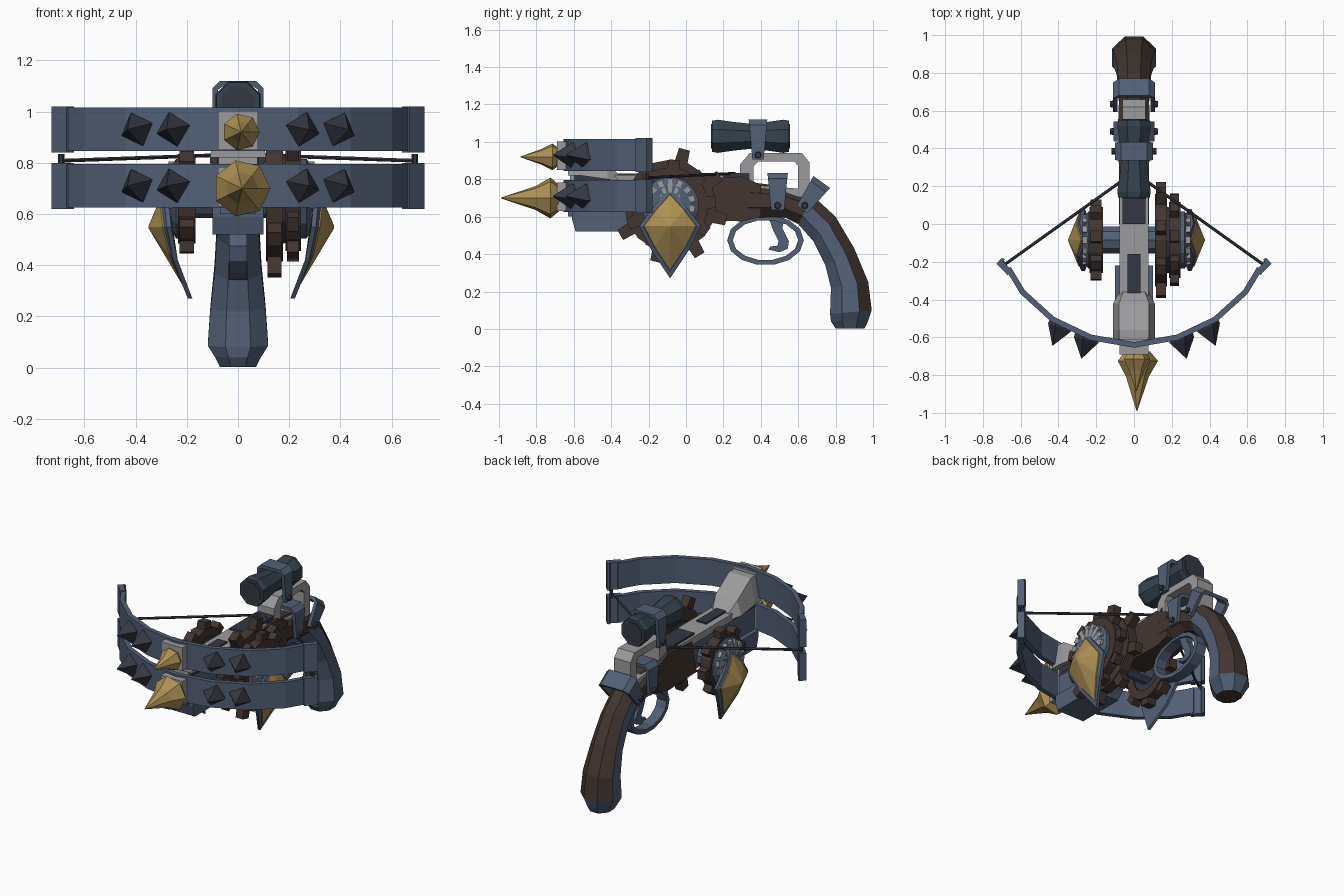
import bpy, bmesh
from math import sin, cos, pi, radians
from mathutils import Vector, Matrix

if "Cube" in bpy.data.objects:
    bpy.data.objects.remove(bpy.data.objects["Cube"])

def material(name, r, g, b):
    m = bpy.data.materials.new(name)
    m.diffuse_color = (r, g, b, 1)
    m.use_nodes = True
    m.node_tree.nodes["Principled BSDF"].inputs["Base Color"].default_value = m.diffuse_color
    return m

BLUE = material("blue_steel", .085, .115, .18)
DARK = material("dark_steel", .035, .038, .055)
TEAL = material("scope_steel", .035, .055, .075)
WOOD = material("brown_wood", .055, .036, .03)
GOLD = material("brass", .42, .28, .09)
GREY = material("light_steel", .33, .33, .34)

def finish(name, bm, *mats):
    bmesh.ops.recalc_face_normals(bm, faces=bm.faces)
    me = bpy.data.meshes.new(name)
    bm.to_mesh(me)
    bm.free()
    for m in mats:
        me.materials.append(m)
    ob = bpy.data.objects.new(name, me)
    bpy.context.collection.objects.link(ob)
    return ob

def loft(name, rings, mats, loop=False, pick=None):
    """Skin a list of equal-length rings; loop joins last to first."""
    bm = bmesh.new()
    vs = [[bm.verts.new(p) for p in r] for r in rings]
    n = len(vs[0])
    for i in range(len(vs) if loop else len(vs) - 1):
        a, b = vs[i], vs[(i + 1) % len(vs)]
        for k in range(n):
            f = bm.faces.new((a[k], a[(k + 1) % n], b[(k + 1) % n], b[k]))
            f.material_index = pick(i, k) if pick else 0
    if not loop:
        bm.faces.new(vs[0])
        bm.faces.new(vs[-1])
    return finish(name, bm, *(mats if isinstance(mats, list) else [mats]))

def prism(name, yz, x0, x1, mat):
    return loft(name, [[(x, y, z) for y, z in yz] for x in (x0, x1)], mat)

def box(name, x, y0, y1, z0, z1, mat):
    return prism(name, [(y0, z0), (y1, z0), (y1, z1), (y0, z1)], -x, x, mat)

def turned(name, prof, n, mat, origin, axis, spin=0):
    """Rings of (distance, radius) along an axis."""
    q = Vector((0, 0, 1)).rotation_difference(Vector(axis).normalized())
    M = Matrix.Translation(origin) @ q.to_matrix().to_4x4()
    return loft(name, [[M @ Vector((r * cos(2 * pi * k / n + spin), r * sin(2 * pi * k / n + spin), d))
                        for k in range(n)] for d, r in prof], mat)

def ring_band(name, outer, inner, x0, x1, mat):
    """Closed frame between two yz outlines."""
    return loft(name, [[(x0, *o), (x1, *o), (x1, *i), (x0, *i)] for o, i in zip(outer, inner)], mat, True)

# Pair of bow limbs with curled tips, studs and string
half = [(0, -.64), (.23, -.60), (.43, -.505), (.59, -.36), (.665, -.235)]
path = [(-x, y) for x, y in half[:0:-1]] + half
for label, z0, z1 in (("lower", .625, .795), ("upper", .845, 1.015)):
    rings = []
    for i, (x, y) in enumerate(path):
        a, b = path[max(i - 1, 0)], path[min(i + 1, len(path) - 1)]
        t = Vector((b[0] - a[0], b[1] - a[1])).normalized()
        nx, ny = t.y * .015, -t.x * .015
        rings.append([(x + nx, y + ny, z0), (x - nx, y - ny, z0), (x - nx, y - ny, z1), (x + nx, y + ny, z1)])
    loft(label + "_bow", rings, BLUE)
    zc = (z0 + z1) / 2
    for s in (-1, 1):
        tip = [(.64, -.25), (.69, -.20), (.685, -.185), (.70, -.18), (.728, -.21), (.67, -.27)]
        loft(label + "_bow_tip", [[(s * x, y, z) for x, y in tip] for z in (z0 - .005, z1 + .005)], BLUE)
        for (x, y), d in (((.25, -.60), (.25, -1, 0)), ((.39, -.535), (.38, -1, 0))):
            turned(label + "_stud", [(-.01, .068), (.015, .068), (.115, .002)], 4, DARK,
                   (s * x, y, zc), (s * d[0], d[1], 0), 0)
    box(label + "_bow_plate", .078, -.69, -.61, z0 + .005, z1 - .012, GREY)

for s in (-1, 1):
    a, b = Vector((s * .685, -.215, .808)), Vector((s * .02, .26, .832))
    turned("bowstring", [(0, .008), ((b - a).length, .008)], 6, DARK, a, b - a)
    turned("string_pin", [(0, .012), (.05, .012)], 6, DARK, (s * .69, -.21, .785), (0, 0, 1))

# Brass spear heads
turned("lower_spearhead", [(0, .07), (.05, .112), (.13, .065), (.315, .002)], 7, GOLD, (.015, -.675, .70), (0, -1, 0))
turned("upper_spearhead", [(0, .045), (.04, .073), (.10, .042), (.21, .002)], 7, GOLD, (.012, -.675, .92), (0, -1, 0))

# Stock, rail, receiver and front blocks
box("stock", .07, -.63, .30, .60, .79, BLUE)
box("top_rail", .076, -.62, .20, .775, .822, GREY)
box("rail_slot", .034, -.40, -.16, .80, .832, DARK)
box("rear_rail", .06, .0, .34, .79, .835, DARK)
prism("receiver", [(.0, .585), (.30, .575), (.40, .60), (.40, .77), (.30, .815), (.05, .80)], -.08, .08, WOOD)
prism("front_underplate", [(-.61, .59), (-.59, .52), (-.27, .52), (-.22, .57), (-.22, .63), (-.61, .63)], -.10, .10, BLUE)
loft("upper_bow_block", [[(-w, y, z0), (w, y, z0), (w * .72, y, z1), (-w * .72, y, z1)]
     for y, w, z0, z1 in ((-.63, .11, .82, .985), (-.56, .11, .82, .985), (-.42, .11, .80, .89), (-.36, .08, .79, .825))], GREY)
box("bow_spacer", .08, -.60, -.40, .78, .84, DARK)

# Gears on a cross axle
CY, CZ = -.085, .66
def gear(name, r, x0, x1, teeth, rt, spin):
    n = teeth * 2
    pt = lambda q, k: (CY + q * sin(2 * pi * k / n), CZ + q * cos(2 * pi * k / n))
    ring_band(name, [pt(r, k) for k in range(n)], [pt(r * .68, k) for k in range(n)], x0, x1, WOOD)
    for k in range(teeth):
        a = 2 * pi * k / teeth + spin
        u, v = Vector((sin(a), cos(a))), Vector((cos(a), -sin(a)))
        c = Vector((CY, CZ))
        prism(name + "_tooth", [c + u * p + v * q for p, q in ((r - .03, -.036), (rt, -.03), (rt, .03), (r - .03, .036))],
              x0 + .006, x1 - .006, WOOD)

gear("large_gear", .245, .11, .175, 8, .31, .25)
gear("small_gear_right", .205, .185, .245, 9, .245, .1)
gear("small_gear_left", .175, -.235, -.165, 8, .212, .1)
turned("axle", [(-.25, .075), (.25, .075)], 10, BLUE, (0, CY, CZ), (1, 0, 0))
turned("right_gear_web", [(.12, .19), (.235, .16)], 12, DARK, (0, CY, CZ), (1, 0, 0))
turned("left_gear_web", [(.175, .13), (.225, .13)], 12, DARK, (0, CY, CZ), (-1, 0, 0))

for s in (-1, 1):
    ox = .013
    turned("wheel_cap", [(.225, .155), (.255, .155), (.285, .11)], 14, BLUE, (ox, CY, CZ), (s, 0, 0))
    for k in range(14):
        a = 2 * pi * k / 14
        u, v = Vector((sin(a), cos(a))), Vector((cos(a), -sin(a)))
        c = Vector((CY, CZ + .01))
        prism("wheel_fin", [c + u * p + v * q for p, q in ((.06, -.008), (.135, -.018), (.135, .018), (.06, .008))],
              ox + s * .25, ox + s * .285, GREY)
    # Kite-shaped shield: steel border around a brass pyramid
    kite = [(0, .75, .27), (.09, .65, .295), (.165, .55, .285), (.10, .42, .26),
            (0, .27, .203), (-.10, .42, .26), (-.165, .55, .285), (-.09, .65, .295)]
    def outline(f, dx):
        return [(ox + s * (x + dx), CY + y * f, .55 + (z - .55) * f) for y, z, x in kite]
    loft("shield_plate", [outline(1, -.012), outline(1, .006), outline(.86, .016)], BLUE)
    peak = [(ox + s * .362, CY + y * .02, .55 + (z - .55) * .02) for y, z, x in kite]
    loft("shield_boss", [outline(.88, .008), outline(.84, .022), peak], GOLD)

# Trigger guard and trigger
N = 14
oval = lambda a, b: [(.425 + a * cos(2 * pi * k / N), .475 + b * sin(2 * pi * k / N)) for k in range(N)]
ring_band("trigger_guard", oval(.205, .135), oval(.175, .108), -.035, .035, BLUE)
prism("trigger", [(.44, .60), (.53, .60), (.515, .54), (.55, .47), (.545, .43), (.50, .41),
                  (.44, .425), (.45, .44), (.49, .445), (.495, .47), (.465, .53)], -.022, .022, BLUE)

# Curved grip: octagonal loft, wood spine with steel sides and butt cap
grip = [((.30, .79), (.28, .59), .08), ((.50, .765), (.52, .60), .085), ((.68, .71), (.60, .56), .08),
        ((.80, .60), (.68, .47), .083), ((.90, .43), (.745, .34), .092), ((.975, .25), (.775, .22), .108),
        ((.993, .10), (.77, .08), .118), ((.975, .045), (.775, .04), .09), ((.955, .003), (.80, .003), .07)]
rings = []
for b, f, w in grip:
    b, f = Vector((0, *b)), Vector((0, *f))
    c, d = (b + f) / 2, (b - f) / 2
    rings.append([c + d * cos(radians(22.5 + 45 * k)) * 1.08 + Vector((w * 1.08 * sin(radians(22.5 + 45 * k)), 0, 0))
                  for k in range(8)])
loft("grip", rings, [WOOD, BLUE], pick=lambda i, k: int(i >= 6 or (i >= 2 and k not in (7, 0, 6))))
ring_band("sight_frame", [(.29, .74), (.29, .88), (.34, .94), (.62, .94), (.66, .89), (.66, .70)],
          [(.36, .77), (.36, .87), (.385, .895), (.58, .895), (.60, .87), (.60, .75)], -.06, .06, GREY)

# Scope
turned("scope", [(0, .09), (.03, .096), (.12, .082), (.21, .072), (.29, .082), (.38, .096), (.41, .09)], 8, TEAL,
       (0, .14, 1.03), (0, 1, 0), pi / 8)
for y in (.135, .545):
    turned("scope_lens", [(0, .07), (.01, .07)], 8, DARK, (0, y, 1.03), (0, 1, 0), pi / 8)

# Bolted saddle clamps
def clamp(name, y, z, h, wide, narrow, tilt, hw):
    M = Matrix.Translation((0, y, z)) @ Matrix.Rotation(radians(-tilt), 4, 'X')
    t = .022
    prof = [(-hw, -.025), (-hw, h - .03), (-hw + .03, h), (hw - .03, h), (hw, h - .03), (hw, -.025),
            (hw - t, -.025), (hw - t, h - .035), (hw - .04, h - t), (t + .018 - hw, h - t), (t - hw, h - .035), (t - hw, -.025)]
    wd = lambda q: narrow + (wide - narrow) * max(0, q) / h
    loft(name, [[M @ Vector((p, s * wd(q) / 2, q)) for p, q in prof] for s in (-1, 1)], BLUE)
    for s in (-1, 1):
        turned(name + "_bolt", [(-.01, .02), (.018, .016)], 8, DARK, (s * hw, y, z), (s, 0, 0))

clamp("scope_clamp", .385, .93, .19, .10, .06, 0, .10)
clamp("middle_clamp", .49, .66, .175, .11, .07, 0, .108)
clamp("rear_clamp", .635, .66, .155, .11, .07, 36, .11)
